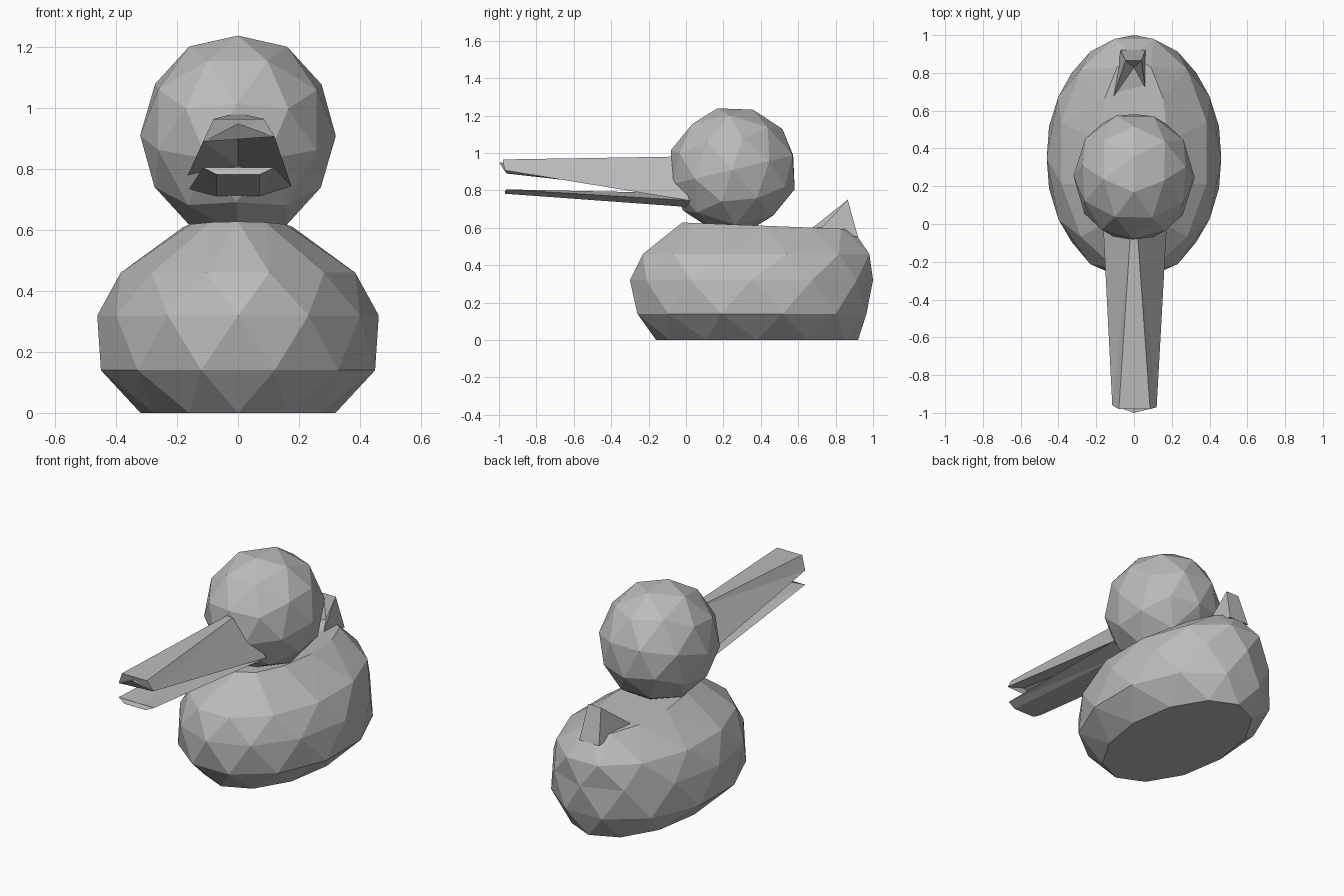
import bpy, bmesh
from math import sin, cos, pi
from mathutils import Matrix, Vector

if "Cube" in bpy.data.objects:
    bpy.data.objects.remove(bpy.data.objects["Cube"], do_unlink=True)

grey = bpy.data.materials.new("plain grey")
grey.use_nodes = True
grey.diffuse_color = (0.5, 0.5, 0.5, 1)
grey.node_tree.nodes["Principled BSDF"].inputs["Base Color"].default_value = (0.5, 0.5, 0.5, 1)


def finish(name, bm):
    bmesh.ops.recalc_face_normals(bm, faces=bm.faces)
    mesh = bpy.data.meshes.new(name)
    bm.to_mesh(mesh)
    bm.free()
    mesh.materials.append(grey)
    obj = bpy.data.objects.new(name, mesh)
    bpy.context.collection.objects.link(obj)
    return obj


# Body: staggered rings (height, half width, front, back) joined by triangles
RINGS = [(0, .32, -.16, .92), (.14, .45, -.26, .965), (.32, .462, -.30, 1.0),
         (.46, .385, -.23, .98), (.61, .18, -.02, .89)]
SIDES = 12
bm = bmesh.new()
rows = []
for level, (z, half, front, back) in enumerate(RINGS):
    angles = [2 * pi * (i + level / 2) / SIDES + pi / 2 for i in range(SIDES)]
    reach = max(abs(sin(a)) for a in angles)
    row = []
    for a in angles:
        t = sin(a) / reach
        y = (front + back) / 2 + t * (back - front) / 2
        slope = -.018 * t if level == len(RINGS) - 1 else 0
        row.append(bm.verts.new((half * cos(a) / reach, y, z + slope)))
    rows.append(row)
for low, high in zip(rows, rows[1:]):
    for i in range(SIDES):
        j = (i + 1) % SIDES
        bm.faces.new((low[i], low[j], high[i]))
        bm.faces.new((low[j], high[j], high[i]))
bm.faces.new(rows[0])
bm.faces.new(rows[-1])
finish("body", bm)

# Head: faceted ball, tipped forward and trimmed where it meets the body
bm = bmesh.new()
place = (Matrix.Translation((0, .25, .91)) @ Matrix.Diagonal((.95, 1.03, 1, 1))
         @ Matrix.Rotation(.24, 4, 'X') @ Matrix.Rotation(.3, 4, 'Z'))
bmesh.ops.create_icosphere(bm, subdivisions=2, radius=.338, matrix=place)
bmesh.ops.bisect_plane(bm, geom=bm.verts[:] + bm.edges[:] + bm.faces[:],
                       plane_co=Vector((0, 0, .605)), plane_no=Vector((0, 0, 1)),
                       clear_inner=True)
finish("head", bm)


# Bills: a cross-section at the tip joined to one at the base
def bill(name, tip, base):
    bm = bmesh.new()
    a = [bm.verts.new(p) for p in tip]
    b = [bm.verts.new(p) for p in base]
    n = len(a)
    for i in range(n):
        j = (i + 1) % n
        bm.faces.new((a[i], a[j], b[j], b[i]))
    bm.faces.new(a)
    bm.faces.new(b)
    bmesh.ops.triangulate(bm, faces=bm.faces[:])
    finish(name, bm)


bill("upper_bill",
     [(-.115, -.96, .89), (-.08, -.98, .965), (.085, -.98, .965), (.12, -.97, .907), (0, -1, .95)],
     [(-.165, .02, .78), (-.02, -.07, .98), (.02, -.07, .98), (.175, .02, .745), (0, -.02, .805)])
bill("lower_bill",
     [(-.115, -.96, .805), (-.07, -.97, .782), (.07, -.97, .782), (.12, -.96, .805), (0, -.97, .79)],
     [(-.16, .02, .735), (-.07, .02, .71), (.07, .02, .71), (.175, .02, .745), (0, -.02, .785)])

# Tail: upright wedge with a hollow front, its back flowing into the body
bm = bmesh.new()
front_l, front_r, tip_l, tip_r, back_l, back_r, hollow = [bm.verts.new(p) for p in (
    (-.11, .67, .595), (.06, .72, .595), (-.045, .865, .75), (.04, .865, .75),
    (-.07, .92, .55), (.06, .92, .55), (0, .83, .62))]
for face in ((front_l, tip_l, hollow), (tip_l, tip_r, hollow), (tip_r, front_r, hollow),
             (front_r, front_l, hollow), (front_l, back_l, tip_l), (front_r, tip_r, back_r),
             (tip_l, back_l, back_r, tip_r), (front_l, front_r, back_r, back_l)):
    bm.faces.new(face)
finish("tail", bm)
